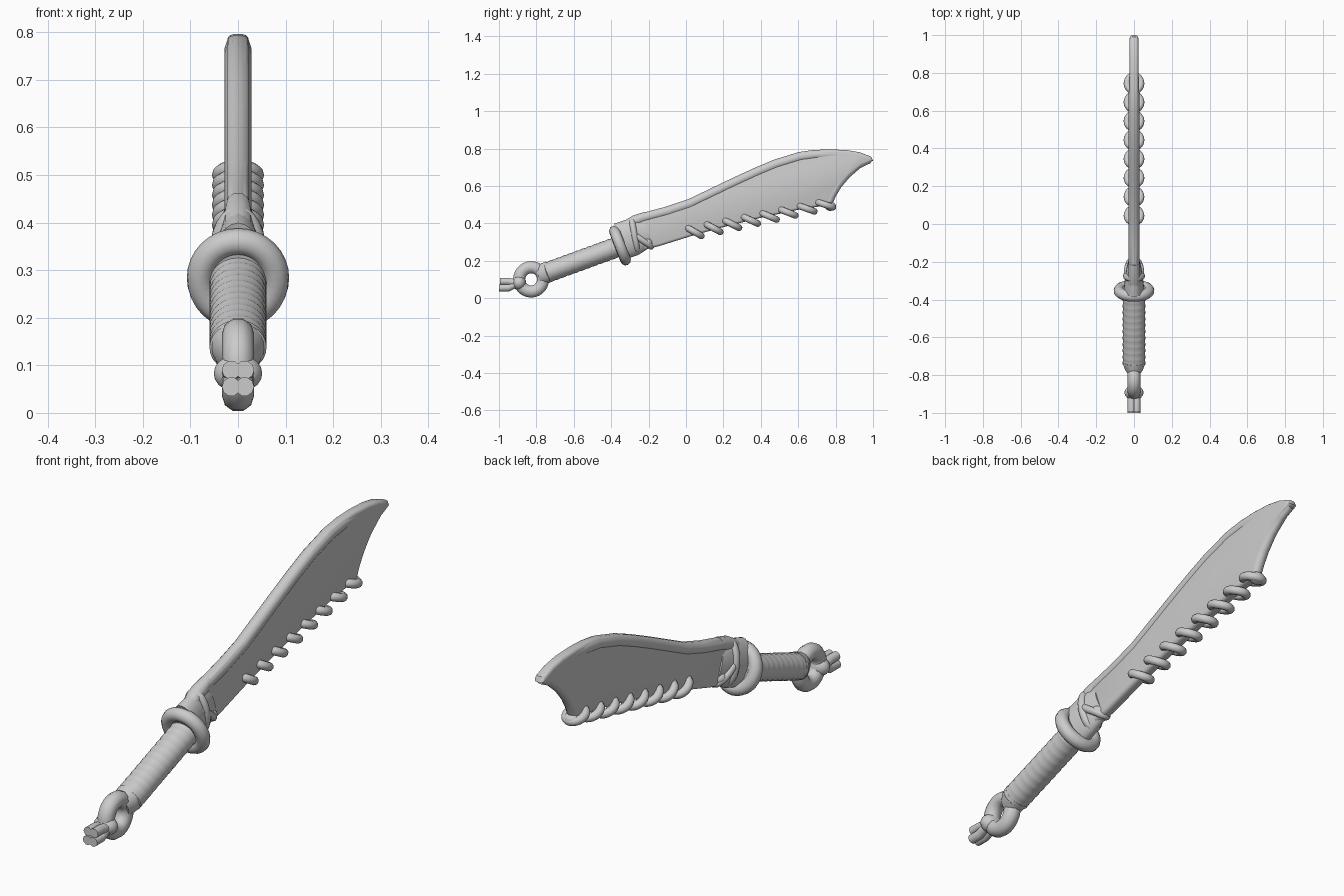
import bpy, bmesh, math
from mathutils import Matrix, Vector

cube = bpy.data.objects.get("Cube")
if cube:
    bpy.data.objects.remove(cube, do_unlink=True)

grey = bpy.data.materials.new("plain grey")
grey.use_nodes = True
COLOUR = (0.6, 0.6, 0.6, 1)
grey.diffuse_color = COLOUR
grey.node_tree.nodes["Principled BSDF"].inputs["Base Color"].default_value = COLOUR


def finish(obj, angle=40):
    bpy.ops.object.select_all(action='DESELECT')
    obj.select_set(True)
    bpy.context.view_layer.objects.active = obj
    if obj.type == 'CURVE':
        bpy.ops.object.convert(target='MESH')
        obj = bpy.context.object
    obj.data.materials.clear()
    obj.data.materials.append(grey)
    bpy.ops.object.shade_smooth_by_angle(angle=math.radians(angle))
    return obj


def from_bmesh(name, bm, angle=40):
    bmesh.ops.recalc_face_normals(bm, faces=bm.faces)
    mesh = bpy.data.meshes.new(name)
    bm.to_mesh(mesh)
    bm.free()
    obj = bpy.data.objects.new(name, mesh)
    bpy.context.collection.objects.link(obj)
    return finish(obj, angle)


def tube(name, points, radius, closed=False, radii=None):
    """Round cord through a list of points."""
    cu = bpy.data.curves.new(name, 'CURVE')
    cu.dimensions = '3D'
    cu.bevel_depth = radius
    cu.bevel_resolution = 3
    cu.use_fill_caps = True
    sp = cu.splines.new('POLY')
    sp.points.add(len(points) - 1)
    for i, p in enumerate(points):
        sp.points[i].co = (*p, 1)
        sp.points[i].radius = radii[i] if radii else 1
    sp.use_cyclic_u = closed
    obj = bpy.data.objects.new(name, cu)
    bpy.context.collection.objects.link(obj)
    return finish(obj, 60)


def loop(name, y, z, half_x, half_d, degrees, radius, steps=24):
    """Closed ring spanning x and a direction tilted in the side plane."""
    a = math.radians(degrees)
    turns = [2 * math.pi * i / steps for i in range(steps)]
    pts = [(half_x * math.cos(t), y + half_d * math.sin(t) * math.cos(a),
            z + half_d * math.sin(t) * math.sin(a)) for t in turns]
    return tube(name, pts, radius, closed=True)


def loft(name, sections, degrees, sides=24):
    """Ellipse sections (y, z, half_x, half_height) across a tilted axis."""
    a = math.radians(degrees)
    bm = bmesh.new()
    rings = []
    for y, z, hx, hh in sections:
        turns = [2 * math.pi * i / sides for i in range(sides)]
        rings.append([bm.verts.new((hx * math.cos(t), y - hh * math.sin(t) * math.sin(a),
                                    z + hh * math.sin(t) * math.cos(a))) for t in turns])
    for r, s in zip(rings, rings[1:]):
        for i in range(sides):
            j = (i + 1) % sides
            bm.faces.new((r[i], r[j], s[j], s[i]))
    bm.faces.new(rings[0])
    bm.faces.new(rings[-1])
    return from_bmesh(name, bm)


def ball(name, y, z, size, degrees=0):
    bm = bmesh.new()
    m = (Matrix.Translation((0, y, z)) @ Matrix.Rotation(math.radians(degrees), 4, 'X')
         @ Matrix.Diagonal((*size, 1)))
    bmesh.ops.create_uvsphere(bm, u_segments=16, v_segments=10, radius=1, matrix=m)
    return from_bmesh(name, bm, 60)


# Blade: flat side outline with chamfered rim
spine = [(-.25, .45), (-.1, .49), (.02, .53), (.26, .645), (.38, .7), (.48, .742),
         (.61, .782), (.69, .793), (.77, .796), (.86, .792), (.93, .78), (.99, .757)]
tip = [(1, .735), (.94, .708), (.88, .66), (.83, .605), (.8, .555), (.775, .5)]
edge = [(.61, .475), (.4, .43), (.18, .375), (.02, .33), (-.14, .28), (-.3, .24), (-.33, .37)]
bm = bmesh.new()
face = bm.faces.new([bm.verts.new((-.023, y, z)) for y, z in spine + tip + edge])
moved = bmesh.ops.extrude_face_region(bm, geom=[face])["geom"]
bmesh.ops.translate(bm, vec=(.046, 0, 0), verts=[v for v in moved if isinstance(v, bmesh.types.BMVert)])
rim = [e for e in bm.edges if abs(e.verts[0].co.x - e.verts[1].co.x) < .001]
bmesh.ops.bevel(bm, geom=rim, offset=.014, segments=3, profile=.5, affect='EDGES')
from_bmesh("blade", bm, 35)

# Thick rounded back and front rim of the blade
back = [(0, y, z - .026) for y, z in spine[:-1]]
tube("blade_back", back, .028, radii=[1] * 8 + [.9, .8, .65])
front = [(0, y - .018, z + .003) for y, z in tip]
tube("blade_front_rim", front, .024, radii=[.7, .8, .9, 1, 1, 1])

# Cord loops wrapped along the lower edge
for i in range(8):
    t = i / 7
    loop(f"edge_cord_{i + 1}", .045 + .7 * t, .355 + .145 * t, .037, .043, -30 + 12 * t, .018)
ball("edge_cord_end", .772, .492, (.035, .03, .025))

# Collar with crossed cords at the blade root
loft("collar", [(-.35, .305, .055, .1), (-.29, .325, .048, .1), (-.24, .345, .04, .09),
                (-.2, .352, .03, .07)], 20)
tube("collar_back", [(0, -.32, .385), (0, -.27, .415), (0, -.21, .44)], .032, radii=[1, 1, .8])
loop("collar_cord_low", -.255, .325, .038, .085, -35, .016)
loop("collar_cord_high", -.275, .335, .042, .085, 100, .017)
ball("collar_knot", -.205, .3, (.042, .032, .025), -30)

# Ring guard
loop("guard", -.353, .282, .079, .083, -69, .029, 32)
loft("guard_core", [(-.37, .276, .085, .085), (-.335, .289, .085, .085)], 20)

# Grip with shallow wrapping grooves
start, end = Vector((-.755, .133)), Vector((-.35, .281))
sections = []
for i in range(37):
    p = start.lerp(end, i / 36)
    r = .055 - (.0022 if i % 3 == 0 else 0)
    sections.append((p.x, p.y, r + .005, r))
sections[0] = (start.x, start.y, .045, .045)
loft("grip", sections, 20)
loft("grip_end", [(-.79, .121, .034, .05), (-.765, .13, .05, .056), (-.73, .143, .06, .056)], 20)

# Pommel ring
turns = [2 * math.pi * i / 28 for i in range(28)]
tube("pommel_ring", [(0, -.828 + .064 * math.cos(t), .101 + .065 * math.sin(t)) for t in turns],
     .034, closed=True)

# Knot and cord tails hanging on the ring
ball("tail_knot", -.893, .083, (.051, .038, .04))
for n, z, length in (("upper", .09, .995), ("lower", .055, 1.0)):
    tube(f"tail_{n}", [(-.014, -.9, .08), (-.014, -.95, z), (-.014, -length, z)], .02)
    tube(f"tail_{n}_side", [(.014, -.9, .08), (.014, -.95, z), (.014, -length, z)], .02)
